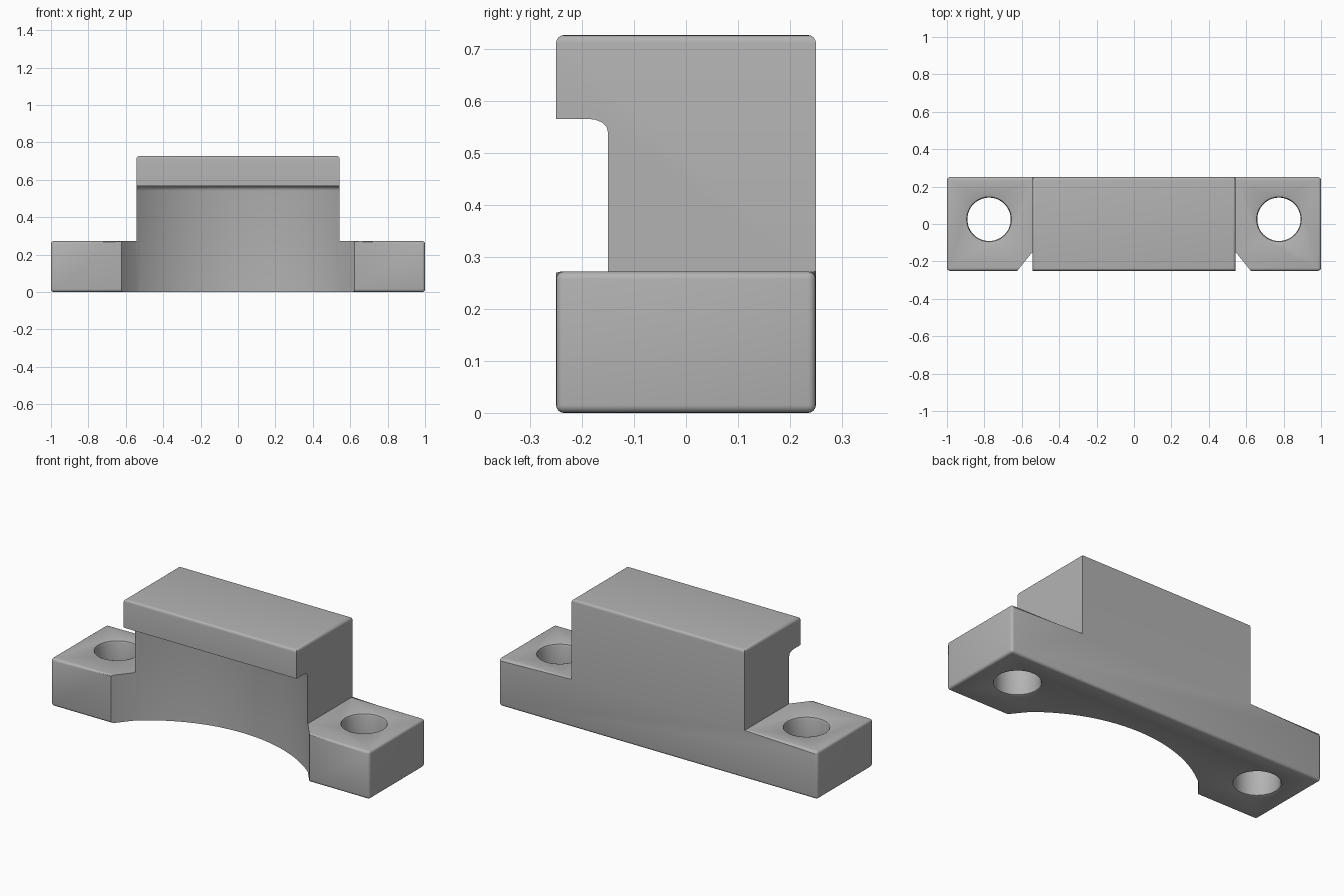
import bpy, bmesh, math

if "Cube" in bpy.data.objects:
    bpy.data.objects.remove(bpy.data.objects["Cube"])

BASE_TOP, TOP, HALF_DEPTH, COLUMN = 0.272, 0.727, 0.25, 0.543
EDGE = 0.015

grey = bpy.data.materials.new("plain grey")
grey.use_nodes = True
colour = (0.45, 0.45, 0.45, 1)
grey.diffuse_color = colour
grey.node_tree.nodes["Principled BSDF"].inputs["Base Color"].default_value = colour


def make_object(name, bm):
    bmesh.ops.recalc_face_normals(bm, faces=bm.faces)
    mesh = bpy.data.meshes.new(name)
    bm.to_mesh(mesh)
    bm.free()
    mesh.materials.append(grey)
    obj = bpy.data.objects.new(name, mesh)
    bpy.context.collection.objects.link(obj)
    return obj


def prism(points, offset):
    """Extrude a closed outline along the offset vector."""
    bm = bmesh.new()
    face = bm.faces.new([bm.verts.new(p) for p in points])
    ext = bmesh.ops.extrude_face_region(bm, geom=[face])
    moved = [v for v in ext["geom"] if isinstance(v, bmesh.types.BMVert)]
    bmesh.ops.translate(bm, verts=moved, vec=offset)
    bmesh.ops.recalc_face_normals(bm, faces=bm.faces)
    return bm


def round_edges(bm, edges, width):
    bmesh.ops.bevel(bm, geom=edges, offset=width, segments=4, profile=0.5, affect="EDGES")


# Stepped block: wide feet with a tall column, outer edges rounded
half = [(1, 0), (1, BASE_TOP), (COLUMN, BASE_TOP), (COLUMN, TOP)]
outline = half + [(-x, z) for x, z in reversed(half)]
bm = prism([(x, -HALF_DEPTH, z) for x, z in outline], (0, 2 * HALF_DEPTH, 0))


def is_outer(edge):
    a, b = (v.co for v in edge.verts)
    upright = abs(a.z - b.z) > 0.1
    on_column = abs(abs(a.x) - COLUMN) < 0.01 and abs(abs(b.x) - COLUMN) < 0.01
    inner_corner = on_column and max(a.z, b.z) < BASE_TOP + 0.01
    return not inner_corner and not (upright and on_column)


round_edges(bm, [e for e in bm.edges if is_outer(e)], EDGE)
block = make_object("mounting_block", bm)

# Curved hollow in the front, with a filleted ceiling
APEX, END_X, END_Y = 0.045, 0.545, -0.152
sag = APEX - END_Y
radius = (END_X ** 2 + sag ** 2) / (2 * sag)
sweep = math.asin(END_X / radius)
arc = [(radius * math.sin(a), APEX - radius + radius * math.cos(a))
       for a in (sweep * (i / 20 - 1) for i in range(41))]
plan = [(-0.705, -0.35)] + arc + [(0.705, -0.35)]
bm = prism([(x, y, -0.1) for x, y in plan], (0, 0, 0.666))
ceiling = [e for e in bm.edges if all(v.co.z > 0.5 for v in e.verts)
           and any(v.co.y > -0.3 for v in e.verts)]
round_edges(bm, ceiling, 0.025)
cutters = [make_object("hollow_cutter", bm)]

# Bolt holes with softened rims
R = 0.116
rim = [(R + EDGE, -0.05), (R + EDGE, 0), (R + 0.004, 0.004), (R, EDGE)]
profile = rim + [(r, BASE_TOP - z) for r, z in reversed(rim)]
for side in (-1, 1):
    bm = bmesh.new()
    rings = []
    for r, z in profile:
        rings.append([bm.verts.new((side * 0.775 + r * math.cos(t), 0.025 + r * math.sin(t), z))
                      for t in (math.tau * i / 48 for i in range(48))])
    for low, high in zip(rings, rings[1:]):
        for i in range(48):
            j = (i + 1) % 48
            bm.faces.new((low[i], low[j], high[j], high[i]))
    bm.faces.new(rings[0])
    bm.faces.new(rings[-1])
    cutters.append(make_object("bolt_hole_cutter", bm))

# Cut the hollow and holes, then shade
bpy.ops.object.select_all(action="DESELECT")
bpy.context.view_layer.objects.active = block
block.select_set(True)
for cutter in cutters:
    cutter.hide_render = True
    mod = block.modifiers.new("cut", "BOOLEAN")
    mod.operation, mod.solver, mod.object = "DIFFERENCE", "EXACT", cutter
    bpy.ops.object.modifier_apply(modifier=mod.name)
    bpy.data.objects.remove(cutter)
bpy.ops.object.shade_smooth_by_angle(angle=math.radians(30))
